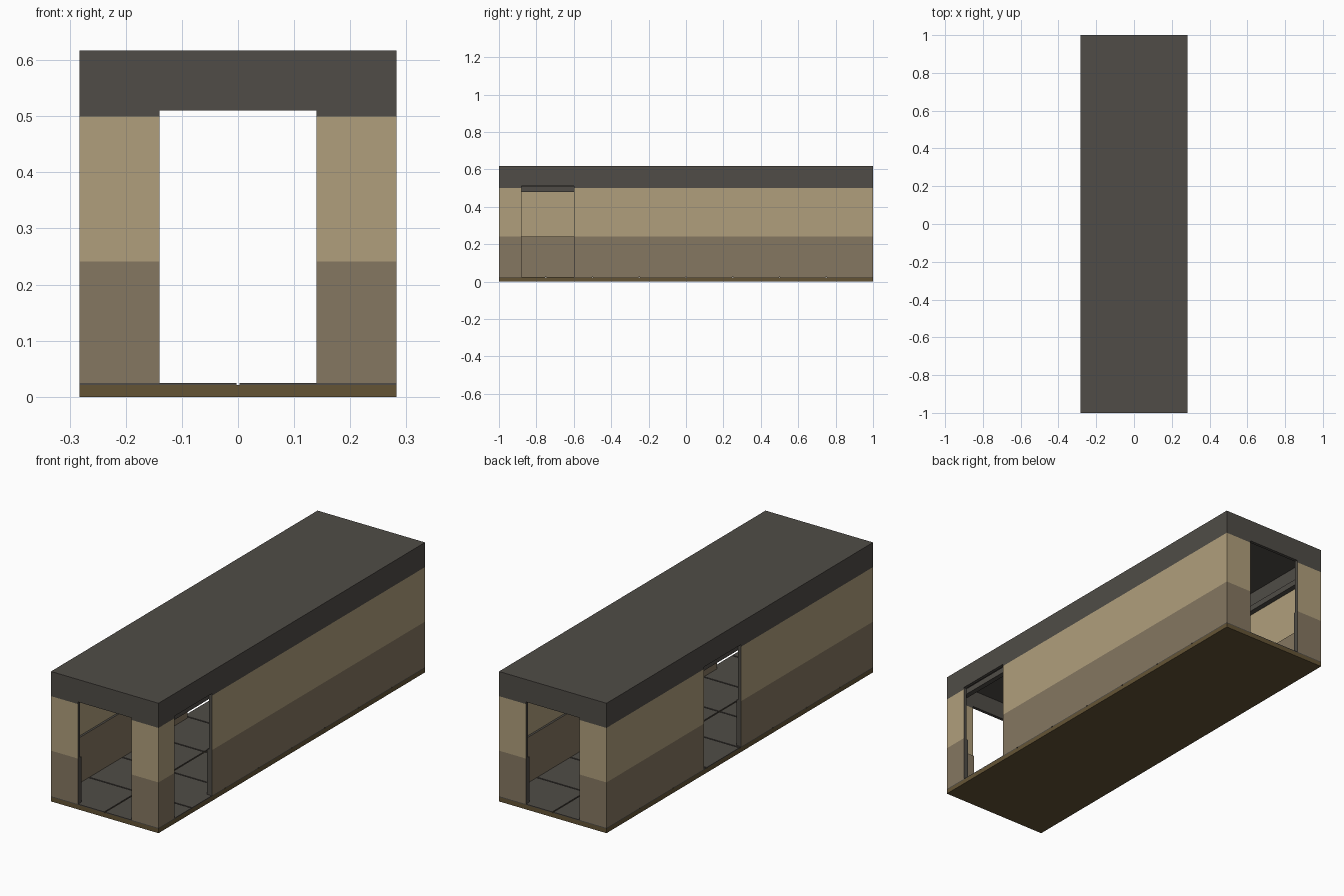
import bpy
from mathutils import Vector

cube = bpy.data.objects.get("Cube")
if cube:
    bpy.data.objects.remove(cube, do_unlink=True)

HALF_W, HALF_L = 0.2825, 1.0
DOOR_TOP = 0.51


def make_material(name, color):
    m = bpy.data.materials.new(name)
    m.use_nodes = True
    m.diffuse_color = (*color, 1)
    m.node_tree.nodes["Principled BSDF"].inputs["Base Color"].default_value = (*color, 1)
    return m


GREY = make_material("dark_grey", (0.08, 0.073, 0.063))
TAN = make_material("tan", (0.434, 0.347, 0.202))
BROWN = make_material("brown", (0.235, 0.184, 0.119))
OLIVE = make_material("olive", (0.127, 0.088, 0.036))


def box(name, lo, hi, mat=None):
    """Axis-aligned box between two corners."""
    xs, ys, zs = zip(lo, hi)
    verts = [Vector((x, y, z)) for x in xs for y in ys for z in zs]
    faces = [(0, 1, 3, 2), (4, 6, 7, 5), (0, 4, 5, 1),
             (2, 3, 7, 6), (0, 2, 6, 4), (1, 5, 7, 3)]
    mesh = bpy.data.meshes.new(name)
    mesh.from_pydata(verts, [], faces)
    if mat:
        mesh.materials.append(mat)
    ob = bpy.data.objects.new(name, mesh)
    bpy.context.collection.objects.link(ob)
    return ob


def cut(ob, cutter):
    mod = ob.modifiers.new("cut", 'BOOLEAN')
    mod.operation = 'DIFFERENCE'
    mod.solver = 'EXACT'
    mod.object = cutter
    bpy.context.view_layer.objects.active = ob
    bpy.ops.object.modifier_apply(modifier=mod.name)


# Openings: passage through both ends, and one doorway in each long wall
END_X = 0.14
LEFT_DOOR = (-0.88, -0.60)
RIGHT_DOOR = (-0.01, 0.27)
cutters = [
    box("end_opening_cutter", (-END_X, -1.1, -0.1), (END_X, 1.1, DOOR_TOP)),
    box("left_door_cutter", (0.2, LEFT_DOOR[0], -0.1), (0.4, LEFT_DOOR[1], DOOR_TOP)),
    box("right_door_cutter", (-0.4, RIGHT_DOOR[0], -0.1), (-0.2, RIGHT_DOOR[1], DOOR_TOP)),
]


def wall_ring(name, z0, z1, thick, mat):
    """Hollow wall layer with openings cut; jambs and ledges are dark grey."""
    ob = box(name, (-HALF_W, -HALF_L, z0), (HALF_W, HALF_L, z1), mat)
    core = box("core_cutter", (thick - HALF_W, thick - HALF_L, z0 - 0.1),
               (HALF_W - thick, HALF_L - thick, z1 + 0.1))
    for c in [core] + cutters:
        cut(ob, c)
    bpy.data.objects.remove(core, do_unlink=True)
    mesh = ob.data
    mesh.materials.clear()
    mesh.materials.append(mat)
    mesh.materials.append(GREY)
    for p in mesh.polygons:
        n, c = p.normal, p.center
        jamb_x = abs(n.x) > 0.9 and abs(c.x) < END_X + 0.01
        jamb_y = abs(n.y) > 0.9 and abs(c.y) < 0.95
        p.material_index = int(abs(n.z) > 0.9 or jamb_x or jamb_y)


# Walls in three layers
wall_ring("lower_walls", 0.025, 0.241, 0.025, BROWN)
wall_ring("upper_walls", 0.241, 0.50, 0.015, TAN)
wall_ring("roof_band", 0.50, 0.594, 0.015, GREY)
for c in cutters:
    bpy.data.objects.remove(c, do_unlink=True)

# Roof slab and floor base
box("roof_slab", (-HALF_W, -HALF_L, 0.594), (HALF_W, HALF_L, 0.617), GREY)
box("floor_base", (-HALF_W, -HALF_L, 0), (HALF_W, HALF_L, 0.021), OLIVE)

# Floor tiles with narrow gaps
GAP, ROWS = 0.003, 8
step = 2 * HALF_L / ROWS
for i in range(ROWS):
    y0 = -HALF_L + i * step
    ya = y0 + (GAP if i else 0)
    yb = y0 + step - (GAP if i < ROWS - 1 else 0)
    box("floor_tile_right", (-HALF_W, ya, 0.021), (-GAP, yb, 0.025), GREY)
    box("floor_tile_left", (GAP, ya, 0.021), (HALF_W, yb, 0.025), GREY)

# Ceiling beams along the inside of the long walls
for side, s in (("left", 1), ("right", -1)):
    xs = sorted((s * (HALF_W - 0.015), s * (HALF_W - 0.04)))
    box(side + "_beam", (xs[0], 0.015 - HALF_L, 0.48), (xs[1], HALF_L - 0.015, 0.508), GREY)
